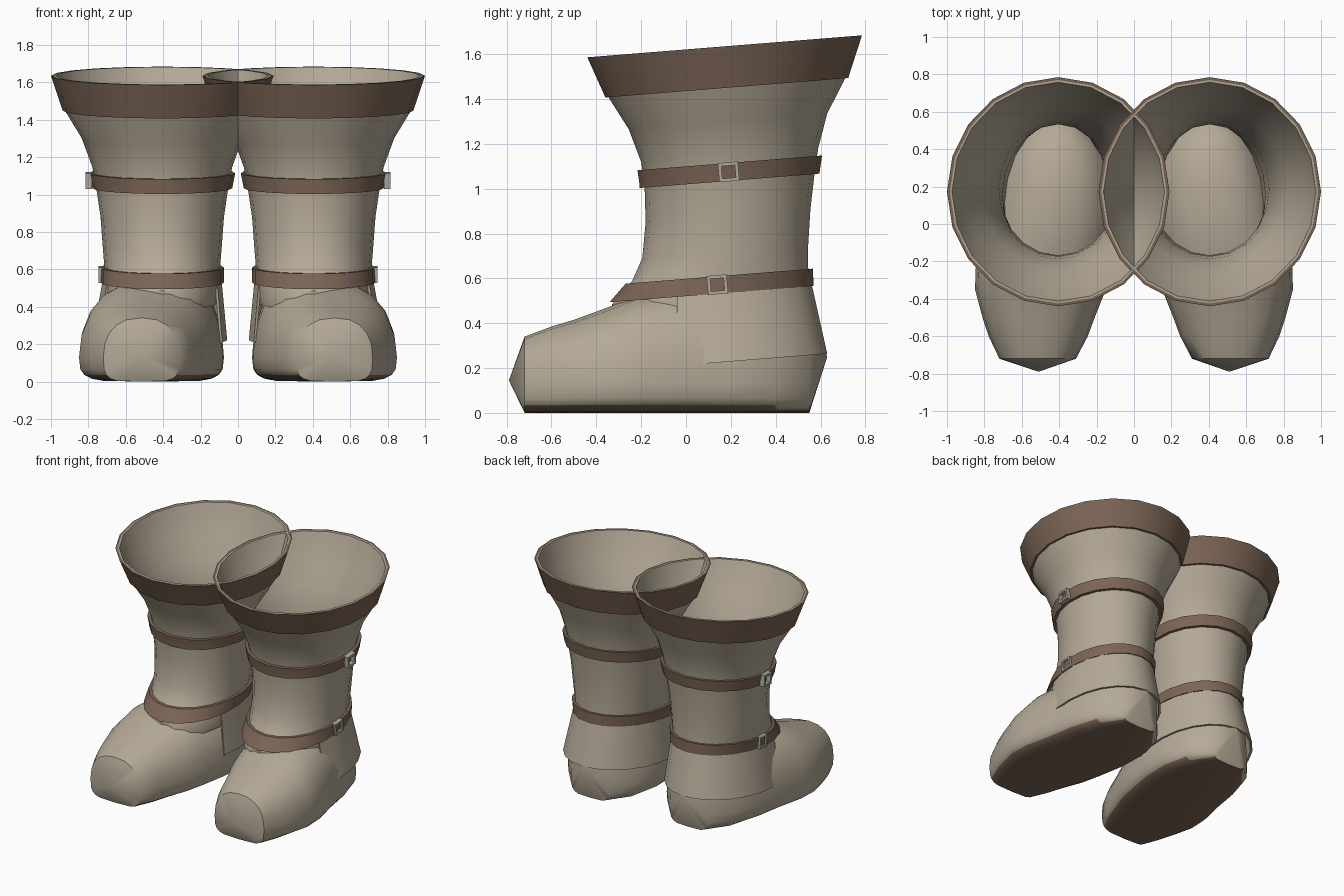
import bpy, bmesh
from math import sin, cos, pi, radians, copysign
from mathutils import Matrix

cube = bpy.data.objects.get("Cube")
if cube:
    bpy.data.objects.remove(cube, do_unlink=True)


def material(name, color):
    m = bpy.data.materials.new(name)
    m.use_nodes = True
    m.diffuse_color = color
    m.node_tree.nodes["Principled BSDF"].inputs["Base Color"].default_value = color
    return m


CREAM = material("cream_leather", (0.46, 0.40, 0.31, 1))
BROWN = material("brown_leather", (0.20, 0.13, 0.09, 1))
METAL = material("grey_metal", (0.42, 0.40, 0.36, 1))

SIDES = 20
TILT = 0.08      # every ring of the leg rises toward the back
LEG_X = 0.405

# Leg profile: height, front y, back y, half width
LEG = [(0.42, -0.33, 0.555, 0.295), (0.52, -0.33, 0.55, 0.31),
       (0.62, -0.24, 0.545, 0.31), (0.72, -0.195, 0.545, 0.318),
       (0.88, -0.18, 0.555, 0.33), (1.05, -0.185, 0.575, 0.355),
       (1.15, -0.20, 0.59, 0.375), (1.30, -0.255, 0.63, 0.43),
       (1.44, -0.34, 0.705, 0.515), (1.635, -0.425, 0.77, 0.58)]

# Foot sections: y, centre x, half width, top height
FOOT = [(-0.72, 0.515, 0.205, 0.34), (-0.6, 0.512, 0.265, 0.385),
        (-0.5, 0.51, 0.30, 0.415), (-0.35, 0.50, 0.35, 0.47),
        (-0.2, 0.48, 0.365, 0.53), (0, 0.44, 0.36, 0.56),
        (0.2, 0.42, 0.345, 0.57), (0.4, 0.41, 0.29, 0.55),
        (0.55, 0.41, 0.16, 0.48)]


def finish(bm, name, mats, side, sharp=40):
    """Mirror to the wanted side, shade and link."""
    for v in bm.verts:
        v.co.x *= side
    bmesh.ops.recalc_face_normals(bm, faces=bm.faces)
    mesh = bpy.data.meshes.new(name)
    bm.to_mesh(mesh)
    bm.free()
    for m in mats:
        mesh.materials.append(m)
    for p in mesh.polygons:
        p.use_smooth = True
    mesh.set_sharp_from_angle(angle=radians(sharp))
    ob = bpy.data.objects.new(name, mesh)
    bpy.context.collection.objects.link(ob)
    return ob


def leg_at(z):
    for a, b in zip(LEG, LEG[1:]):
        if z <= b[0]:
            t = (z - a[0]) / (b[0] - a[0])
            return tuple(p + (q - p) * t for p, q in zip(a, b))
    return LEG[-1]


def ring(section, grow, angles, cx=LEG_X):
    z, front, back, half = section
    cy, ry = (front + back) / 2, (back - front) / 2 + grow
    return [(cx + (half + grow) * cos(a), cy + ry * sin(a), z + TILT * ry * sin(a))
            for a in angles]


def loft(bm, rings, wrap_around, wrap_rings):
    grid = [[bm.verts.new(p) for p in r] for r in rings]
    n, m = len(grid), len(grid[0])
    for i in range(n if wrap_rings else n - 1):
        for j in range(m if wrap_around else m - 1):
            a, b, k = grid[i], grid[(i + 1) % n], (j + 1) % m
            bm.faces.new((a[j], a[k], b[k], b[j]))
    return grid


def wall(name, sections, outer, inner, mat, side):
    """Closed ring-shaped wall that follows the given sections."""
    angles = [2 * pi * i / SIDES for i in range(SIDES)]
    rings = [ring(s, outer, angles) for s in sections]
    rings += [ring(s, inner, angles) for s in reversed(sections)]
    bm = bmesh.new()
    loft(bm, rings, True, True)
    return finish(bm, name, [mat], side)


def band(name, z0, z1, grow, side):
    sections = [leg_at(z0 + (z1 - z0) * i / 3) for i in range(4)]
    wall(name, sections, grow, -0.004, BROWN, side)


def foot(name, side):
    bm = bmesh.new()
    rings = []
    for y, cx, half, top in FOOT:
        r = []
        for i in range(SIDES):
            c, s = cos(2 * pi * i / SIDES), sin(2 * pi * i / SIDES)
            wide = copysign(abs(c) ** (0.8 if s >= 0 else 0.4), c)
            if abs(c) < 1e-6:
                wide = 0
            z = 0.13 + (top - 0.13) * s ** 0.9 if s >= 0 else 0.13 * (1 - (-s) ** 0.6)
            r.append((cx + half * wide, y, z))
        rings.append(r)
    grid = loft(bm, rings, True, False)
    # Pointed toe and heel ends
    for r, tip in ((grid[0], (0.51, -0.79, 0.145)), (grid[-1], (0.41, 0.63, 0.25))):
        v = bm.verts.new(tip)
        for j in range(SIDES):
            bm.faces.new((r[j], r[(j + 1) % SIDES], v))
    bmesh.ops.recalc_face_normals(bm, faces=bm.faces)
    # Brown sole on the underside
    for f in bm.faces:
        low = all(v.co.z < 0.035 for v in f.verts)
        f.material_index = int(low or f.normal.z < -0.75)
    finish(bm, name, [CREAM, BROWN], side, 45)


def heel_counter(name, side):
    angles = [radians(-23 + 226 * i / 14) for i in range(15)]
    top, low = leg_at(0.56), (0.225, -0.33, 0.625, 0.36)
    rings = [ring(top, 0.008, angles), ring(low, 0.005, angles, 0.42),
             ring(low, -0.01, angles, 0.42), ring(top, -0.006, angles)]
    bm = bmesh.new()
    grid = loft(bm, rings, False, True)
    for j in (0, -1):
        bm.faces.new([r[j] for r in grid])
    finish(bm, name, [CREAM], side)


def buckle(name, x, y, z, side):
    bm = bmesh.new()
    w, h, bar, depth = 0.09, 0.085, 0.015, 0.035
    place = Matrix.Translation((x, y, z)) @ Matrix.Rotation(radians(5), 4, "X")
    for s in (-1, 1):
        for off, size in (((0, s * (w - bar) / 2, 0), (depth, bar, h)),
                          ((0, 0, s * (h - bar) / 2), (depth, w - 2 * bar, bar))):
            bmesh.ops.create_cube(bm, size=1, matrix=place @ Matrix.Translation(off)
                                  @ Matrix.Diagonal((*size, 1)))
    finish(bm, name, [METAL], side, 30)


for label, side in (("left", 1), ("right", -1)):
    foot(label + "_foot", side)
    heel_counter(label + "_heel_counter", side)
    wall(label + "_leg", LEG, 0, -0.012, CREAM, side)
    band(label + "_cuff", 1.45, 1.635, 0.015, side)
    band(label + "_upper_strap", 1.035, 1.115, 0.022, side)
    band(label + "_lower_strap", 0.53, 0.61, 0.02, side)
    buckle(label + "_upper_buckle", 0.797, 0.19, 1.075, side)
    buckle(label + "_lower_buckle", 0.728, 0.14, 0.572, side)
